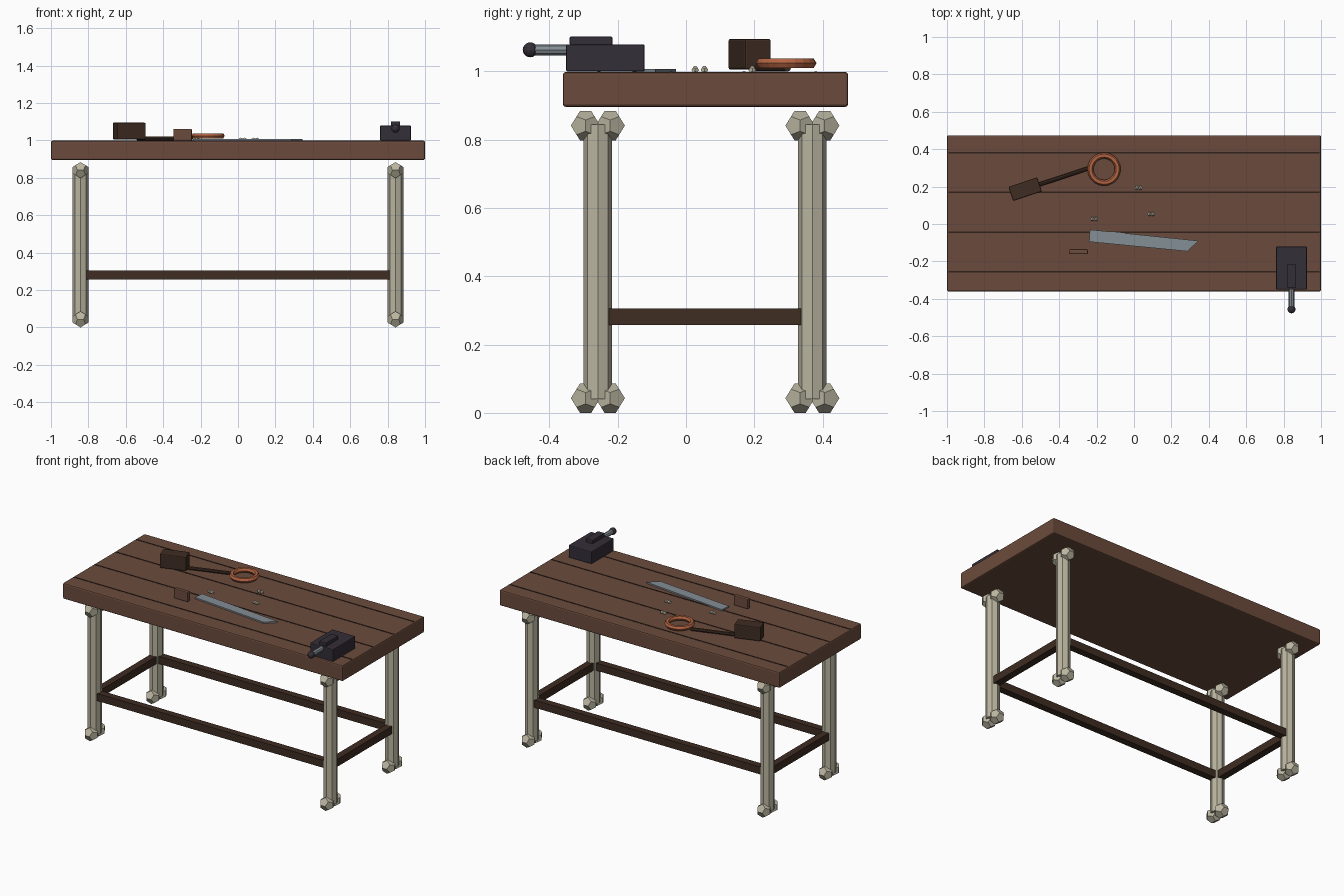
import bpy, bmesh
from math import cos, sin, pi
from mathutils import Vector, Matrix

old = bpy.data.objects.get("Cube")
if old:
    bpy.data.objects.remove(old, do_unlink=True)


def material(name, rgb):
    lin = [((c / 255 + 0.055) / 1.055) ** 2.4 for c in rgb] + [1.0]
    m = bpy.data.materials.new(name)
    m.use_nodes = True
    m.diffuse_color = lin
    m.node_tree.nodes["Principled BSDF"].inputs["Base Color"].default_value = lin
    return m


WOOD = material("table brown", (107, 75, 60))
DARK = material("dark wood", (62, 44, 34))
GROOVE = material("groove brown", (48, 33, 27))
BONE = material("bone cream", (186, 181, 160))
IRON = material("dark iron", (52, 46, 56))
STEEL = material("steel grey", (132, 142, 148))
COPPER = material("copper", (178, 100, 66))


def finish(name, bm, mat):
    bmesh.ops.recalc_face_normals(bm, faces=bm.faces)
    me = bpy.data.meshes.new(name)
    bm.to_mesh(me)
    bm.free()
    me.materials.append(mat)
    ob = bpy.data.objects.new(name, me)
    bpy.context.scene.collection.objects.link(ob)
    return ob


def box(name, mat, center, size, bevel=0, turn=0):
    bm = bmesh.new()
    bmesh.ops.create_cube(bm, size=1)
    bmesh.ops.scale(bm, vec=size, verts=bm.verts)
    if bevel:
        bmesh.ops.bevel(bm, geom=bm.edges[:], offset=bevel, segments=2,
                        profile=0.5, affect='EDGES')
    bm.transform(Matrix.Translation(center) @ Matrix.Rotation(turn, 4, 'Z'))
    return finish(name, bm, mat)


def rod(name, mat, start, end, radius, sides=8):
    a, b = Vector(start), Vector(end)
    bm = bmesh.new()
    bmesh.ops.create_cone(bm, cap_ends=True, segments=sides, radius1=radius,
                          radius2=radius, depth=(b - a).length)
    spin = (b - a).to_track_quat('Z', 'Y').to_matrix().to_4x4()
    bm.transform(Matrix.Translation((a + b) / 2) @ spin)
    return finish(name, bm, mat)


def knob_pair(name, center, reach, offset):
    """Two overlapping dodecahedra, like the end of a bone."""
    t = (1 + 5 ** 0.5) / 2
    r = 1 / t
    signs = (-1, 1)
    pts = [(a, b, c) for a in signs for b in signs for c in signs]
    for a in signs:
        for b in signs:
            pts += [(0, a * r, b * t), (a * t, 0, b * r), (a * r, b * t, 0)]
    bm = bmesh.new()
    for side in signs:
        vs = [bm.verts.new(Vector(p) * reach / t + Vector(center) + Vector(offset) * side)
              for p in pts]
        bmesh.ops.convex_hull(bm, input=vs)
    bmesh.ops.dissolve_limit(bm, angle_limit=0.05, verts=bm.verts, edges=bm.edges)
    return finish(name, bm, BONE)


# Table top with plank grooves
box("table_top", WOOD, (0, 0.057, 0.947), (2, 0.835, 0.102), 0.008)
for i, y in enumerate((-0.255, -0.043, 0.17, 0.38)):
    box(f"plank_groove_{i}", GROOVE, (0, y, 0.998), (1.985, 0.008, 0.004))

# Bone legs
LEG_X, FRONT_Y, BACK_Y = 0.842, -0.258, 0.37
for sx, side in ((1, "left"), (-1, "right")):
    for y, end in ((FRONT_Y, "front"), (BACK_Y, "back")):
        x = sx * LEG_X
        tag = f"{end}_{side}"
        rod(f"{tag}_leg", BONE, (x, y, 0.04), (x, y, 0.845), 0.042)
        knob_pair(f"{tag}_foot", (x, y, 0.043), 0.043, (0, 0.036, 0))
        knob_pair(f"{tag}_leg_top", (x, y, 0.841), 0.043, (0, 0.036, 0))
    box(f"{side}_stretcher", DARK, (sx * LEG_X, (FRONT_Y + BACK_Y) / 2, 0.281),
        (0.045, BACK_Y - FRONT_Y, 0.048))
for y, end in ((FRONT_Y, "front"), (BACK_Y, "back")):
    box(f"{end}_stretcher", DARK, (0, y, 0.281), (2 * LEG_X, 0.045, 0.048))

# Vise with screw and ball handle
box("vise_body", IRON, (0.842, -0.236, 1.039), (0.165, 0.23, 0.08), 0.005)
box("vise_jaw", IRON, (0.842, -0.278, 1.089), (0.05, 0.125, 0.026), 0.004)
rod("vise_screw", STEEL, (0.842, -0.45, 1.063), (0.842, -0.3, 1.063), 0.016)
bm = bmesh.new()
bmesh.ops.create_uvsphere(bm, u_segments=12, v_segments=8, radius=0.022)
bmesh.ops.translate(bm, vec=(0.842, -0.456, 1.063), verts=bm.verts)
finish("vise_ball", bm, IRON)

# Mallet
box("mallet_head", DARK, (-0.582, 0.186, 1.05), (0.162, 0.08, 0.09), 0.006, 0.32)
rod("mallet_handle", DARK, (-0.54, 0.2, 1.01), (-0.245, 0.297, 1.01), 0.011)

# Copper ring: hexagonal section swept round
bm = bmesh.new()
N, M = 20, 6
grid = []
for i in range(N):
    a = 2 * pi * i / N
    loop = []
    for j in range(M):
        b = 2 * pi * j / M
        d = 0.073 + 0.016 * cos(b)
        loop.append(bm.verts.new((-0.16 + d * cos(a), 0.293 + d * sin(a),
                                  1.024 + 0.016 * sin(b))))
    grid.append(loop)
for i in range(N):
    p, q = grid[i], grid[(i + 1) % N]
    for j in range(M):
        k = (j + 1) % M
        bm.faces.new((p[j], q[j], q[k], p[k]))
finish("copper_ring", bm, COPPER)

# Saw blade and its grip
bm = bmesh.new()
outline = [(-0.235, -0.03), (-0.24, -0.095), (0.285, -0.146), (0.345, -0.09)]
face = bm.faces.new([bm.verts.new((x, y, 0.998)) for x, y in outline])
top = bmesh.ops.extrude_face_region(bm, geom=[face])["geom"]
bmesh.ops.translate(bm, vec=(0, 0, 0.009),
                    verts=[v for v in top if isinstance(v, bmesh.types.BMVert)])
finish("saw_blade", bm, STEEL)
box("saw_grip", WOOD, (-0.296, -0.148, 1.03), (0.1, 0.026, 0.064), 0.006)

# Loose bone chips
for i, (x, y) in enumerate(((0.025, 0.194), (0.092, 0.054), (-0.212, 0.027))):
    knob_pair(f"bone_chip_{i}", (x, y, 1.004), 0.011, (0.01, 0, 0))
